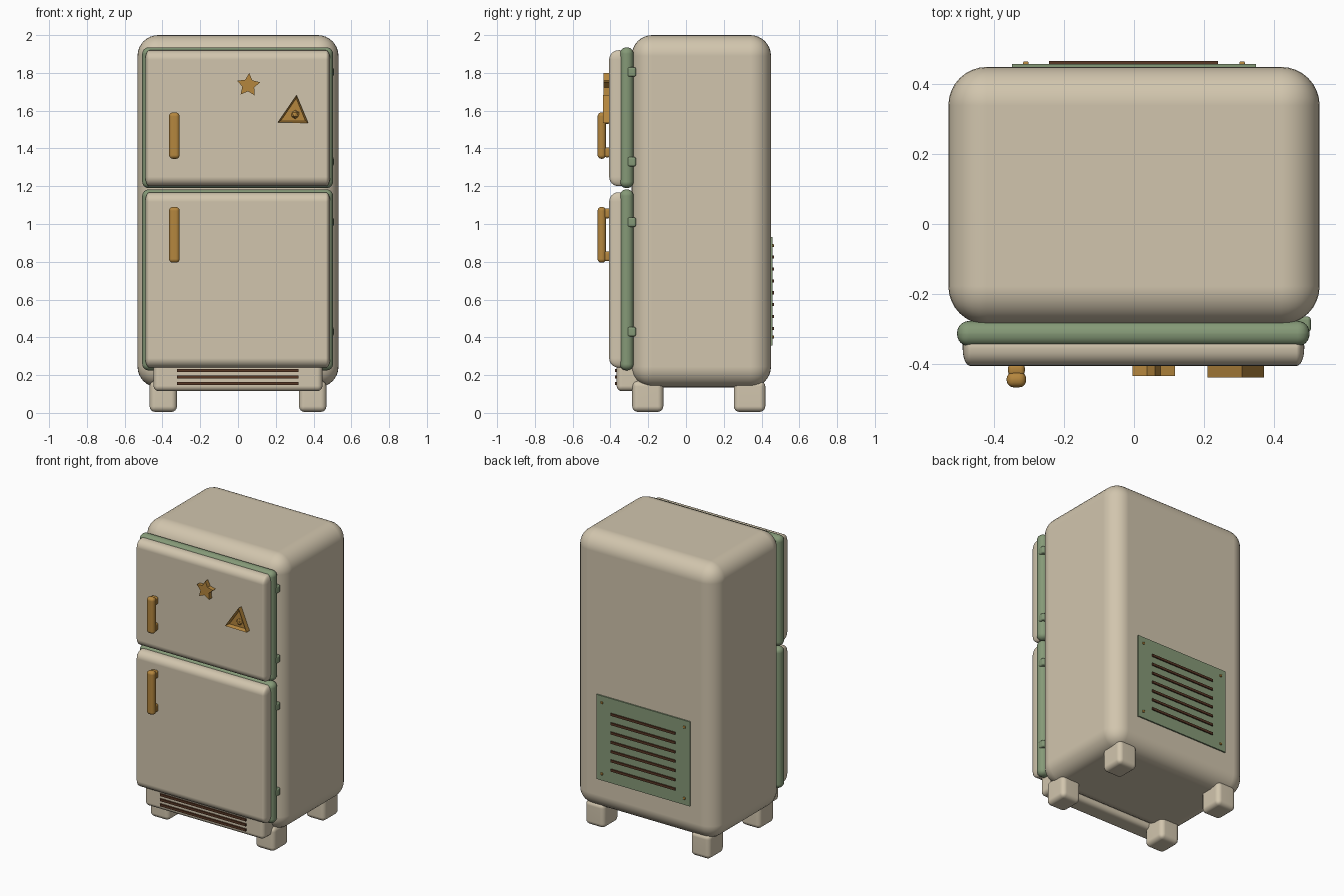
import bpy, bmesh, math
from mathutils import Vector

if "Cube" in bpy.data.objects:
    bpy.data.objects.remove(bpy.data.objects["Cube"])


def material(name, rgb):
    m = bpy.data.materials.new(name)
    m.diffuse_color = (*rgb, 1)
    m.use_nodes = True
    m.node_tree.nodes["Principled BSDF"].inputs["Base Color"].default_value = m.diffuse_color
    return m


CREAM = material("cream enamel", (0.64, 0.56, 0.42))
GREEN = material("sage green", (0.235, 0.32, 0.185))
GOLD = material("aged brass", (0.46, 0.24, 0.048))
BROWN = material("dark brown", (0.095, 0.038, 0.018))


def finish(bm, name, mat, smooth):
    bmesh.ops.recalc_face_normals(bm, faces=bm.faces)
    me = bpy.data.meshes.new(name)
    for f in bm.faces:
        f.smooth = smooth
    bm.to_mesh(me)
    bm.free()
    me.materials.append(mat)
    ob = bpy.data.objects.new(name, me)
    bpy.context.collection.objects.link(ob)
    if smooth:
        ob.modifiers.new("normals", "WEIGHTED_NORMAL").weight = 90
    return ob


def box(name, mat, x, y, z, r=0.0, seg=6, stretch=(1, 1, 1)):
    """Box given by ranges; stretch makes the rounding elliptical."""
    lo, hi = Vector((x[0], y[0], z[0])), Vector((x[1], y[1], z[1]))
    mid, size = (lo + hi) / 2, hi - lo
    bm = bmesh.new()
    bmesh.ops.create_cube(bm, size=1)
    for v in bm.verts:
        v.co = Vector([v.co[i] * size[i] / stretch[i] for i in range(3)])
    if r:
        bmesh.ops.bevel(bm, geom=bm.edges[:], offset=r, segments=seg,
                        profile=0.5, affect='EDGES', clamp_overlap=True)
    for v in bm.verts:
        v.co = Vector([v.co[i] * stretch[i] for i in range(3)]) + mid
    return finish(bm, name, mat, r > 0)


def plaque(name, mat, pts, y0, y1, inset=0.0, depth=0.0):
    """Flat xz outline extruded towards the front, optionally with a recess."""
    bm = bmesh.new()
    face = bm.faces.new([bm.verts.new((px, y0, pz)) for px, pz in pts])
    ext = bmesh.ops.extrude_face_region(bm, geom=[face], use_keep_orig=True)["geom"]
    for v in ext:
        if isinstance(v, bmesh.types.BMVert):
            v.co.y = y1
    bmesh.ops.recalc_face_normals(bm, faces=bm.faces)
    if inset:
        front = [f for f in bm.faces if all(abs(v.co.y - y1) < 1e-5 for v in f.verts)]
        bmesh.ops.inset_region(bm, faces=front, thickness=inset)
        for v in front[0].verts:
            v.co.y += depth
    return finish(bm, name, mat, False)


# cabinet
box("cabinet", CREAM, (-0.532, 0.532), (-0.288, 0.45), (0.135, 2.0), 0.11, 8)

# doors with green seal, hinges, and brass handle
doors = {
    "upper": ((1.19, 1.935), (1.2, 1.92), (1.345, 1.59), (1.805, 1.33)),
    "lower": ((0.225, 1.183), (0.24, 1.168), (0.795, 1.09), (1.01, 0.43)),
}
for n, (seal, panel, grip, hinges) in doors.items():
    box(n + "_door_seal", GREEN, (-0.507, 0.503), (-0.35, -0.278), seal, 0.034)
    box(n + "_door", CREAM, (-0.491, 0.488), (-0.407, -0.30), panel, 0.05, 6, (0.45, 1, 1))
    for z in hinges:
        box(n + "_hinge", GREEN, (0.45, 0.507), (-0.31, -0.265), (z - 0.025, z + 0.025), 0.01, 3)
    box(n + "_handle", GOLD, (-0.365, -0.309), (-0.468, -0.424), grip, 0.02, 5)
    for z in (grip[0] + 0.034, grip[1] - 0.034):
        box(n + "_handle_post", GOLD, (-0.361, -0.313), (-0.435, -0.40),
            (z - 0.026, z + 0.026), 0.012, 3)

# star magnet
star = []
for i in range(10):
    a = math.radians(86 - 36 * i)
    r = 0.033 if i % 2 else 0.064
    star.append((0.055 + r * math.cos(a), 1.735 + r * math.sin(a)))
plaque("star_magnet", GOLD, star, -0.40, -0.436)

# triangular magnet: raised rim, recessed centre with a small boss
tri = [(0.31, 1.683), (0.372, 1.535), (0.21, 1.537)]
plaque("triangle_magnet", GOLD, tri, -0.40, -0.44, 0.018, 0.025)
bm = bmesh.new()
bmesh.ops.create_icosphere(bm, subdivisions=1, radius=0.024)
for v in bm.verts:
    v.co = Vector((v.co.x + 0.303, v.co.y * 0.8 - 0.414, v.co.z + 1.58))
finish(bm, "magnet_boss", GOLD, False)

# kick grille under the doors
box("kick_plate", CREAM, (-0.447, 0.447), (-0.367, -0.24), (0.115, 0.262), 0.028, 5)
for z in (0.224, 0.19, 0.155):
    box("kick_slat", BROWN, (-0.323, 0.32), (-0.376, -0.35), (z - 0.008, z + 0.008))

# feet
for s in (-1, 1):
    for n, y in (("front", (-0.285, -0.12)), ("back", (0.253, 0.42))):
        xs = sorted((s * 0.323, s * 0.468))
        box(n + "_foot", CREAM, xs, y, (0.005, 0.17), 0.03, 4)

# rear vent panel with slats and corner screws
box("rear_panel", GREEN, (-0.35, 0.35), (0.44, 0.459), (0.357, 0.93))
for i in range(7):
    z = 0.447 + i * 0.063
    box("rear_slat", BROWN, (-0.243, 0.241), (0.45, 0.467), (z - 0.008, z + 0.008))
for x in (-0.31, 0.31):
    for z in (0.402, 0.885):
        box("rear_screw", GOLD, (x - 0.008, x + 0.008), (0.45, 0.466), (z - 0.008, z + 0.008), 0.004, 2)
